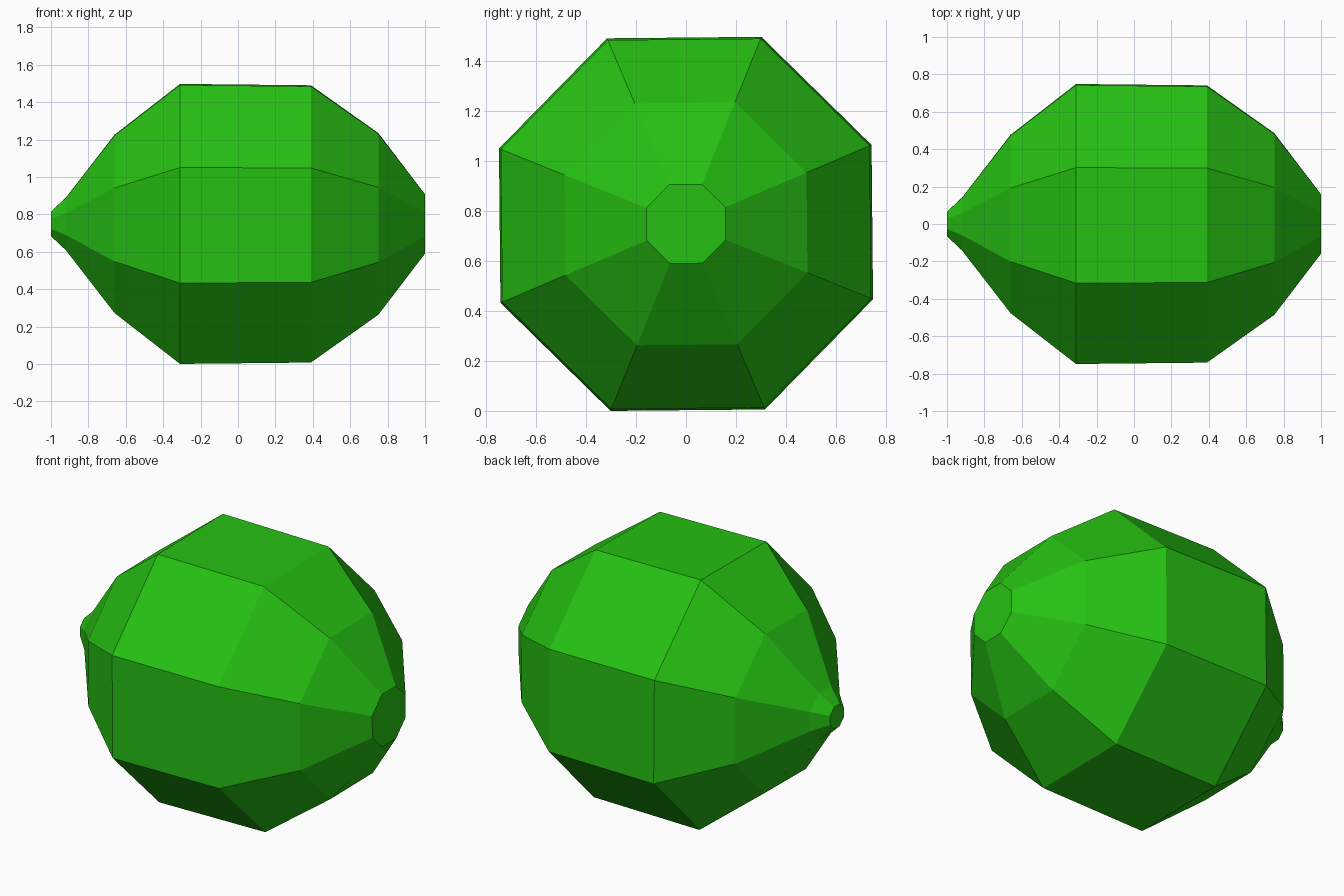
import bpy, bmesh, math

if "Cube" in bpy.data.objects:
    bpy.data.objects.remove(bpy.data.objects["Cube"])

# Single green skin colour
green = bpy.data.materials.new("lime green")
green.diffuse_color = (0.019, 0.53, 0.006, 1)
green.use_nodes = True
green.node_tree.nodes["Principled BSDF"].inputs["Base Color"].default_value = green.diffuse_color

# Profile along x: (x, corner radius) from the pointed tip to the blunt stem end
profile = [(-1.0, 0.071), (-0.92, 0.152), (-0.66, 0.514), (-0.31, 0.807),
           (0.39, 0.799), (0.75, 0.524), (1.0, 0.171)]
SIDES = 8
CENTRE_Z = 0.749
START = math.radians(23.05)

# Eight-sided fruit body: stacked rings, bridged and capped
bm = bmesh.new()
rings = []
for x, r in profile:
    angles = [START + math.tau * k / SIDES for k in range(SIDES)]
    rings.append([bm.verts.new((x, r * math.cos(a), CENTRE_Z + r * math.sin(a)))
                  for a in angles])
for a, b in zip(rings, rings[1:]):
    for k in range(SIDES):
        n = (k + 1) % SIDES
        bm.faces.new((a[k], a[n], b[n], b[k]))
bm.faces.new(rings[0])
bm.faces.new(rings[-1])
bmesh.ops.recalc_face_normals(bm, faces=bm.faces)

mesh = bpy.data.meshes.new("lime_fruit")
bm.to_mesh(mesh)
bm.free()
mesh.materials.append(green)
bpy.context.collection.objects.link(bpy.data.objects.new("lime_fruit", mesh))
